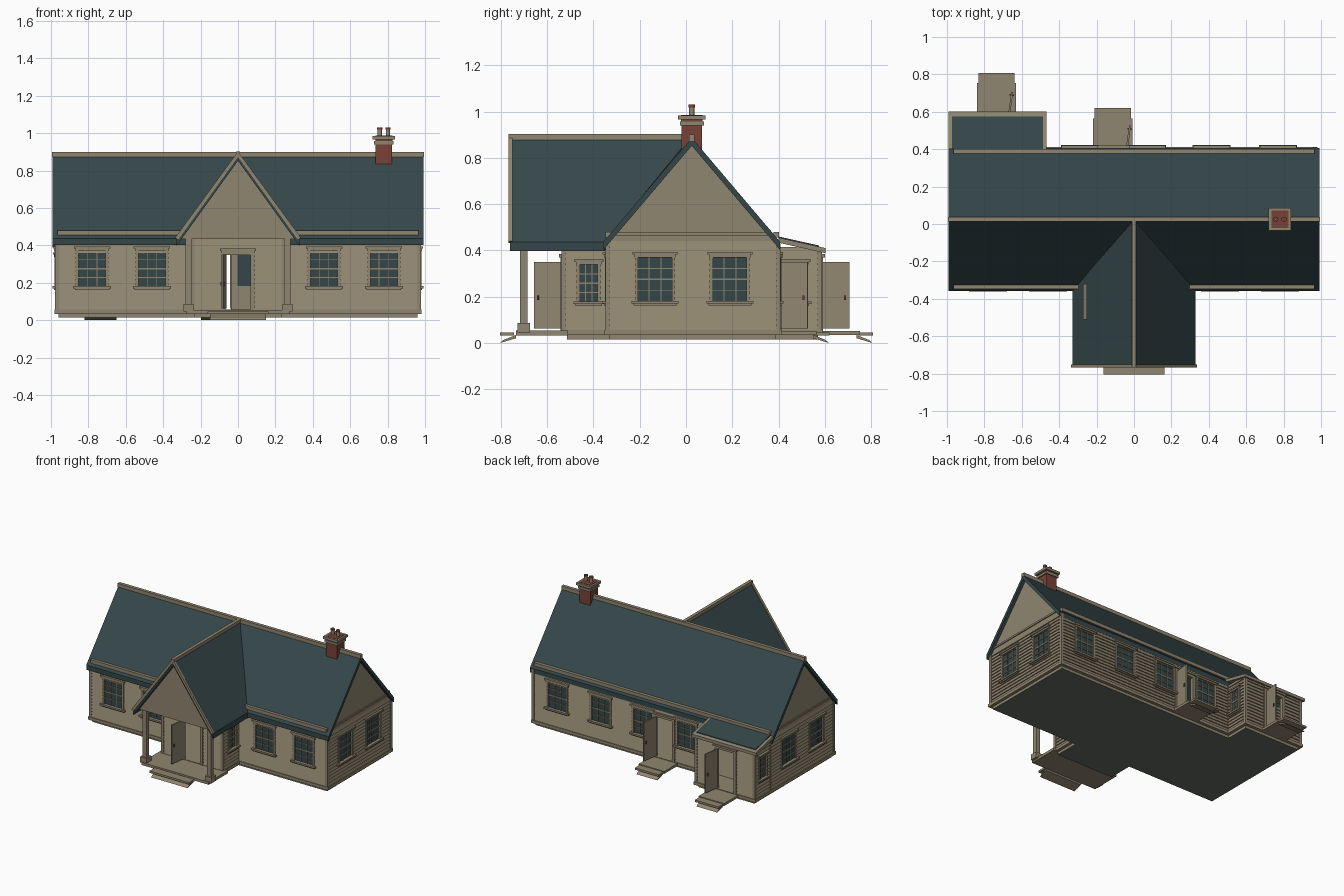
import bpy, bmesh, math
from mathutils import Matrix, Vector

if "Cube" in bpy.data.objects:
    bpy.data.objects.remove(bpy.data.objects["Cube"])

def material(name, rgb):
    m = bpy.data.materials.new(name)
    m.diffuse_color = (*rgb, 1)
    m.use_nodes = True
    m.node_tree.nodes["Principled BSDF"].inputs["Base Color"].default_value = m.diffuse_color
    return m

TAN = material("tan_wood", (0.28, 0.24, 0.16))
TEAL = material("dark_teal_slate", (0.036, 0.062, 0.066))
BRICK = material("red_brick", (0.19, 0.055, 0.038))
GREY = material("grey_underside", (0.13, 0.145, 0.13))
I = Matrix.Identity(4)

def finish(name, bm, mat, mx=I):
    bmesh.ops.recalc_face_normals(bm, faces=bm.faces)
    me = bpy.data.meshes.new(name)
    bm.to_mesh(me)
    bm.free()
    me.transform(mx)
    me.materials.append(mat)
    ob = bpy.data.objects.new(name, me)
    bpy.context.collection.objects.link(ob)
    return ob

def add_prism(bm, pts, vec):
    a = [bm.verts.new(p) for p in pts]
    b = [bm.verts.new(Vector(p) + Vector(vec)) for p in pts]
    n = len(a)
    bm.faces.new(a)
    bm.faces.new(b[::-1])
    for i in range(n):
        bm.faces.new((a[i], b[i], b[(i + 1) % n], a[(i + 1) % n]))

def prism(name, mat, pts, vec, mx=I):
    bm = bmesh.new()
    add_prism(bm, pts, vec)
    return finish(name, bm, mat, mx)

def boxes(name, mat, items, mx=I):
    # each item is x0, x1, y0, y1, z0, z1
    bm = bmesh.new()
    for x0, x1, y0, y1, z0, z1 in items:
        add_prism(bm, [(x0, y0, z0), (x1, y0, z0), (x1, y1, z0), (x0, y1, z0)], (0, 0, z1 - z0))
    return finish(name, bm, mat, mx)

ANGLE = {"front": 0, "right": 90, "back": 180, "left": 270}

def frame(side, plane):
    # local x runs along the wall, local -y points outward
    return Matrix.Rotation(math.radians(ANGLE[side]), 4, 'Z') @ Matrix.Translation((0, -plane, 0))

# ---- walls, windows and doors
def window(name, mx, u, w, z0, z1):
    h = w / 2
    boxes(name + "_glass", TEAL, [(u - h, u + h, 0.001, 0.007, z0, z1)], mx)
    bars = [(u - h - .01, u - h + .005, -.01, .012, z0, z1), (u + h - .005, u + h + .01, -.01, .012, z0, z1)]
    for i in (-1, 1):
        bars.append((u + i * w / 6 - .002, u + i * w / 6 + .002, -.004, .001, z0, z1))
    for k in (1, 2, 3):
        z, t = z0 + (z1 - z0) * k / 4, .004 if k == 2 else .002
        bars.append((u - h, u + h, -.004, .001, z - t, z + t))
    boxes(name + "_bars", TAN, bars, mx)
    boxes(name + "_header_and_sill", TAN, [
        (u - h - .012, u + h + .012, -.014, .012, z1, z1 + .014),
        (u - h - .02, u + h + .02, -.02, .012, z1 + .012, z1 + .024),
        (u - h - .015, u + h + .015, -.014, .012, z0 - .018, z0),
        (u - h - .024, u + h + .024, -.022, .012, z0 - .01, z0 + .002)], mx)

def door(name, mx, u, hinge):
    # casing around an open doorway, leaf swung outward
    w, top = .067, .352
    boxes(name + "_casing", TAN, [
        (u - w - .022, u - w, -.012, .014, .05, top), (u + w, u + w + .022, -.012, .014, .05, top),
        (u - w - .022, u + w + .022, -.012, .014, top, top + .025),
        (u - w - .03, u + w + .03, -.02, .014, top + .018, top + .032)], mx)
    lm = mx @ Matrix.Translation((u + hinge * w, -.006, 0)) @ Matrix.Rotation(math.radians(8) * hinge, 4, 'Z')
    boxes(name + "_leaf", TAN, [(-.005, .005, -.122, 0, .062, .35)], lm)
    boxes(name + "_knob", BRICK, [(-.012, .012, -.108, -.1, .185, .205)], lm)

def wall(name, side, plane, u0, u1, top, wins=(), doors=()):
    mx = frame(side, plane)
    holes = [(u - w / 2, u + w / 2, a, b) for u, w, a, b in wins]
    holes += [(u - .067, u + .067, .0, .352) for u, _ in doors]
    n = round((top - .055) / .024)
    dz = (top - .055) / n
    bm = bmesh.new()
    for i in range(n):
        a, b = .055 + i * dz, .055 + (i + 1) * dz
        start = u0
        cuts = sorted(h for h in holes if h[2] < (a + b) / 2 < h[3])
        for c in cuts + [(u1, u1, 0, 0)]:
            add_prism(bm, [(start, .012, a), (start, -.007, a), (start, 0, b), (start, .012, b)],
                      (c[0] - start, 0, 0))
            start = c[1]
    finish(name + "_siding", bm, TAN, mx)
    for i, (u, w, a, b) in enumerate(wins):
        window(f"{name}_window_{i}", mx, u, w, a, b)
    for u, hinge in doors:
        door(name + "_door", mx, u, hinge)

def W(*us):
    return [(u, .155, .18, .37) for u in us]

def small(u):
    return [(u, .085, .178, .338)]

wall("front_left_wall", "front", .34, -.97, -.245, .43, W(-.78, -.46))
wall("front_right_wall", "front", .34, .245, .97, .43, W(.46, .78))
wall("right_end_wall", "right", .97, -.34, .4, .44, W(-.134, .19))
wall("left_end_wall", "left", .97, -.4, .34, .44, W(-.19, .134))
wall("back_wall", "back", .4, -.97, .97, .43, W(-.77, -.415, -.07, .29), [(.105, -1)])
wall("wing_front_wall", "front", .53, -.245, .245, .47, (), [(0, -1)])
wall("wing_right_wall", "right", .245, -.53, -.34, .51, small(-.42))
wall("wing_left_wall", "left", .245, .34, .53, .51, small(.42))
wall("annex_back_wall", "back", .58, .49, .97, .4, (), [(.735, -1)])
wall("annex_right_wall", "right", -.49, .4, .58, .415, small(.475))
wall("annex_left_wall", "left", .97, -.58, -.4, .415, small(-.49))

# corner boards
corners = [(s * .968, y, .43) for s in (-1, 1) for y in (-.338, .398)]
corners += [(s * .243, -.528, .5) for s in (-1, 1)] + [(-.968, .578, .4), (-.492, .578, .4)]
boxes("corner_boards", TAN, [(x - .01, x + .01, y - .01, y + .01, .05, t) for x, y, t in corners])

# foundation with grey underside, and skirting ledge
plan = [(-.96, .96, -.33, .39), (-.235, .235, -.515, -.33), (-.96, -.5, .39, .57)]
base = boxes("foundation", TAN, [(*p, .014, .05) for p in plan])
base.data.materials.append(GREY)
for p in base.data.polygons:
    p.material_index = 1 if p.normal.z < -.5 else 0
g = .022
boxes("skirting_ledge", TAN, [(a - g, b + g, c - g, d + g, .034, .056) for a, b, c, d in plan])

# gable triangles
for s in (-1, 1):
    prism("end_gable", TAN, [(s * .97, -.335, .435), (s * .97, .385, .435), (s * .97, .025, .866)], (-s * .012, 0, 0))
    boxes("gable_band", TAN, [(s * .971 - .006, s * .971 + .006, -.31, .36, .465, .478)])
prism("porch_gable", TAN, [(-.305, -.725, .435), (.305, -.725, .435), (0, -.725, .865)], (0, .025, 0))
prism("wing_gable", TAN, [(-.27, -.53, .47), (.27, -.53, .47), (0, -.53, .865)], (0, .012, 0))

# ---- main roof, ridge and eave strips
R, E = .887, .437
for ye, n in ((-.357, "front"), (.407, "back")):
    prism(n + "_roof", TEAL, [(-.993, .025, R), (.993, .025, R), (.993, ye, E), (-.993, ye, E)], (0, 0, -.035))
boxes("main_ridge_cap", TAN, [(-.995, .995, .013, .037, .872, .9)])
boxes("eave_strips", TAN, [(-.965, -.295, -.347, -.325, .455, .48), (.295, .965, -.347, -.325, .455, .48),
                           (-.965, .965, .378, .402, .455, .48)])

# ---- porch wing roof, ridge and rake boards
for s in (-1, 1):
    prism("wing_roof", TEAL, [(0, -.76, .892), (s * .328, -.76, .437), (s * .328, -.352, .437), (0, .022, .892)],
          (0, 0, -.04))
    prism("rake_board", TAN, [(0, -.768, .902), (s * .337, -.768, .44), (s * .318, -.768, .432), (0, -.768, .872)],
          (0, .018, 0))
boxes("wing_ridge_cap", TAN, [(-.012, .012, -.768, .03, .878, .902)])
k = .455 / .328
prism("wing_roof_bar", TAN, [(-.272, -.51, .892 - k * .272), (-.25, -.51, .892 - k * .25),
                             (-.25, -.51, .905 - k * .25), (-.272, -.51, .905 - k * .272)], (0, .19, 0))

# ---- annex lean-to roof with teal inlay
prism("annex_roof_edge", TAN, [(-.993, .4, .455), (-.993, .602, .41), (-.993, .602, .388), (-.993, .4, .433)],
      (.525, 0, 0))
prism("annex_roof", TEAL, [(-.972, .4, .46), (-.972, .575, .421), (-.972, .575, .412), (-.972, .4, .452)],
      (.485, 0, 0))

# ---- porch deck, columns and steps
boxes("porch_deck", TAN, [(-.275, .275, -.735, -.51, .033, .053)])
for s in (-1, 1):
    x = s * .265
    boxes("porch_column", TAN, [(x - .016, x + .016, -.717, -.685, .05, .47),
                                (x - .027, x + .027, -.728, -.674, .045, .087)])

def steps(name, side, plane, u, w, deck):
    mx = frame(side, plane)
    if deck:
        boxes(name + "_deck", TAN, [(u - w, u + w, -.165, .01, .034, .052)], mx)
    o = -.155
    boxes(name + "_tread", TAN, [(u - w + .008, u + w - .008, o - .065, o - .003, .032, .046)], mx)
    prism(name + "_lower_plank", TAN, [(u - w + .02, o + .005, .034), (u - w + .02, o - .05, .012),
                                       (u - w + .02, o - .062, .0), (u - w + .02, o + .005, .02)],
          (2 * w - .04, 0, 0), mx)

steps("porch_step", "front", .585, 0, .17, False)
steps("back_stoop", "back", .4, .113, .105, True)
steps("annex_stoop", "back", .588, .735, .105, True)

# ---- chimney
cx, cy = .78, .025
def square(r, z0, z1):
    return (cx - r, cx + r, cy - r, cy + r, z0, z1)
boxes("chimney_stack", BRICK, [square(.044, .8, .95), square(.046, .95, .986)])
boxes("chimney_caps", TAN, [square(.052, .94, .957), square(.046, .957, .966), square(.06, .966, .984)])
for dx in (-.022, .022):
    for nm, mat, r, z0, z1 in (("pot", TAN, .012, .98, 1.022), ("pot_rim", BRICK, .014, 1.018, 1.03)):
        bm = bmesh.new()
        bmesh.ops.create_cone(bm, cap_ends=True, segments=12, radius1=r, radius2=r, depth=z1 - z0,
                              matrix=Matrix.Translation((cx + dx, cy, (z0 + z1) / 2)))
        finish("chimney_" + nm, bm, mat)
